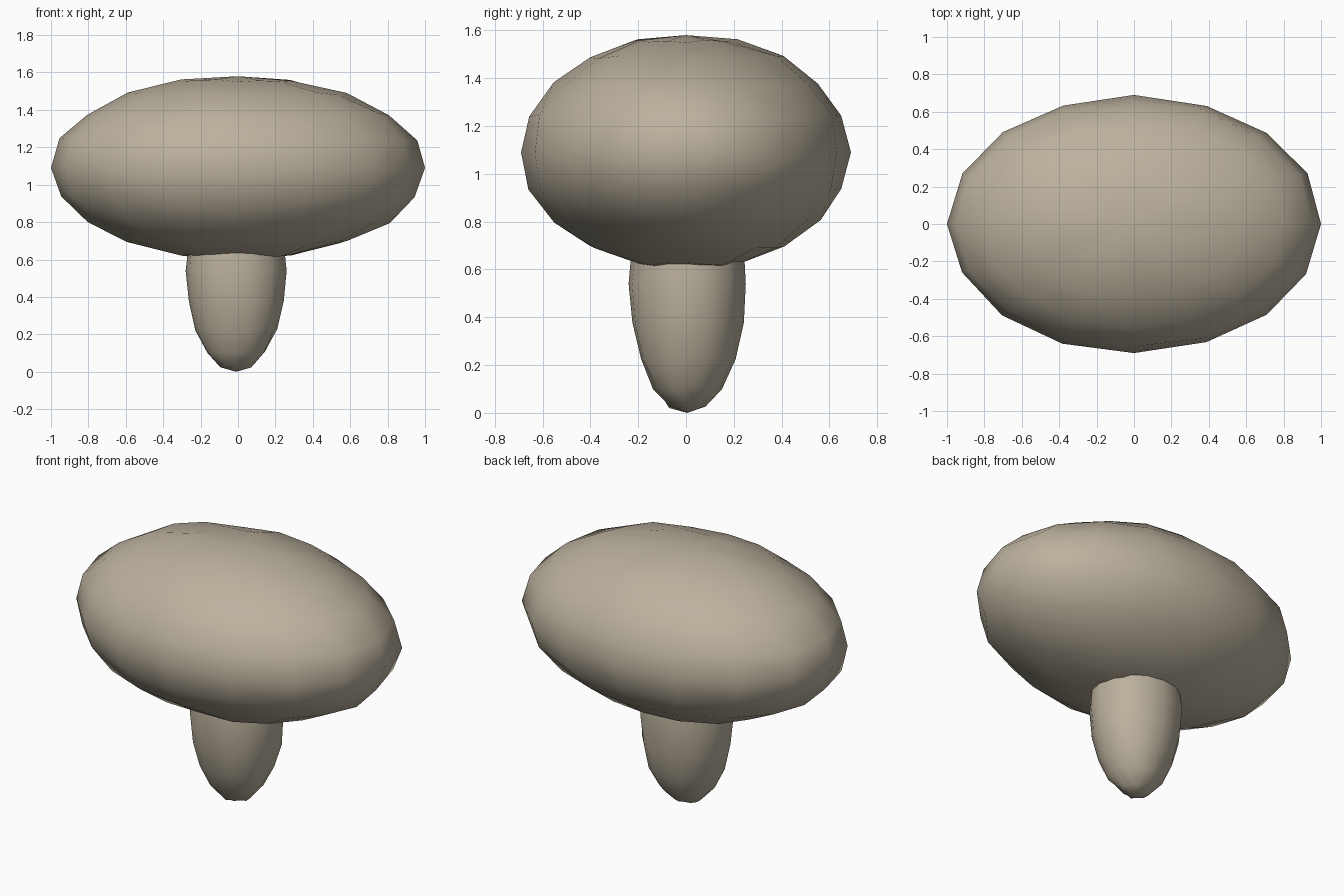
import bpy
import random
from mathutils import Vector

default_cube = bpy.data.objects.get("Cube")
if default_cube:
    bpy.data.objects.remove(default_cube, do_unlink=True)

random.seed(4)

# Single warm stone colour
stone = bpy.data.materials.new("warm_beige")
stone.use_nodes = True
colour = (0.50, 0.44, 0.34, 1.0)
stone.diffuse_color = colour
stone.node_tree.nodes["Principled BSDF"].inputs["Base Color"].default_value = colour


def ellipsoid(name, centre, radii, wobble):
    """Low-poly smooth ellipsoid with a slightly uneven, hand-made surface."""
    bpy.ops.mesh.primitive_uv_sphere_add(segments=16, ring_count=10, radius=1)
    obj = bpy.context.object
    obj.name = name
    obj.data.name = name
    for v in obj.data.vertices:
        scaled = Vector(c * r for c, r in zip(v.co, radii))
        # Keep the extreme points fixed so the overall size stays exact
        if max(abs(c) for c in v.co) < 0.999:
            scaled += Vector(random.uniform(-wobble, wobble) for _ in range(3))
        v.co = scaled + Vector(centre)
    obj.data.materials.append(stone)
    bpy.ops.object.shade_smooth()
    return obj


# Wide cap, broader side to side than front to back
ellipsoid("cap", (0, 0, 1.09), (1.0, 0.69, 0.49), 0.008)

# Tapering stem whose upper half is buried in the cap
ellipsoid("stem", (-0.01, 0.005, 0.54), (0.27, 0.245, 0.54), 0.006)
